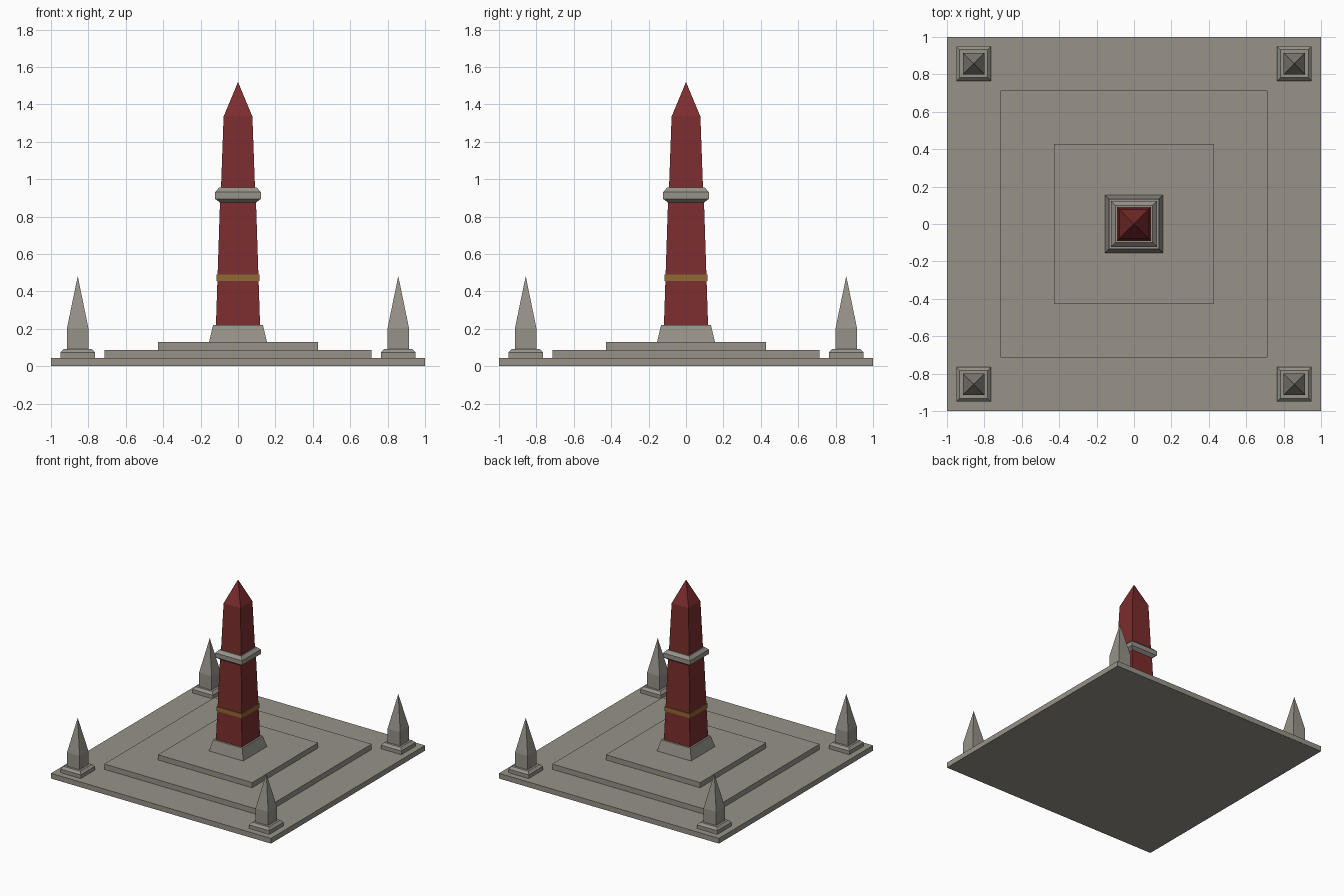
import bpy
import bmesh

if "Cube" in bpy.data.objects:
    bpy.data.objects.remove(bpy.data.objects["Cube"])


def material(name, color):
    m = bpy.data.materials.new(name)
    m.diffuse_color = (*color, 1.0)
    m.use_nodes = True
    m.node_tree.nodes["Principled BSDF"].inputs["Base Color"].default_value = m.diffuse_color
    return m


STONE = material("grey stone", (0.31, 0.29, 0.25))
RED = material("dark red stone", (0.20, 0.026, 0.027))
GOLD = material("dull gold", (0.27, 0.14, 0.033))


def square_stack(name, profile, mat, x=0.0, y=0.0):
    """Square-section solid from (half width, height) pairs; half width 0 makes an apex."""
    bm = bmesh.new()
    rings = []
    for h, z in profile:
        corners = [(0, 0)] if h == 0 else [(-h, -h), (h, -h), (h, h), (-h, h)]
        rings.append([bm.verts.new((cx, cy, z)) for cx, cy in corners])
    bm.faces.new(rings[0][::-1])
    for a, b in zip(rings, rings[1:]):
        for i in range(4):
            j = (i + 1) % 4
            if len(b) == 1:
                bm.faces.new((a[i], a[j], b[0]))
            else:
                bm.faces.new((a[i], a[j], b[j], b[i]))
    if len(rings[-1]) == 4:
        bm.faces.new(rings[-1])
    mesh = bpy.data.meshes.new(name)
    bm.to_mesh(mesh)
    bm.free()
    mesh.materials.append(mat)
    obj = bpy.data.objects.new(name, mesh)
    obj.location = (x, y, 0)
    bpy.context.collection.objects.link(obj)
    return obj


# Stepped platform
for name, half, z0, z1 in (("lower_step", 1.0, 0.0, 0.043),
                           ("middle_step", 0.715, 0.043, 0.087),
                           ("upper_step", 0.428, 0.087, 0.13)):
    square_stack(name, [(half, z0), (half, z1)], STONE)

# Central obelisk: sloped plinth, two shaft sections, gold band and collar
square_stack("plinth", [(0.155, 0.13), (0.133, 0.22)], STONE)
square_stack("lower_shaft", [(0.118, 0.22), (0.096, 0.885)], RED)
square_stack("gold_band", [(0.116, 0.455), (0.115, 0.49)], GOLD)
square_stack("collar", [(0.096, 0.875), (0.122, 0.895), (0.122, 0.932), (0.1, 0.955)], STONE)
square_stack("upper_shaft", [(0.091, 0.95), (0.077, 1.335), (0.0, 1.52)], RED)

# Corner obelisks on chamfered bases
for sx in (-1, 1):
    for sy in (-1, 1):
        x, y = 0.857 * sx, 0.857 * sy
        square_stack("corner_base", [(0.093, 0.043), (0.093, 0.073), (0.075, 0.092)], STONE, x, y)
        square_stack("corner_spire", [(0.057, 0.092), (0.057, 0.205), (0.0, 0.482)], STONE, x, y)
